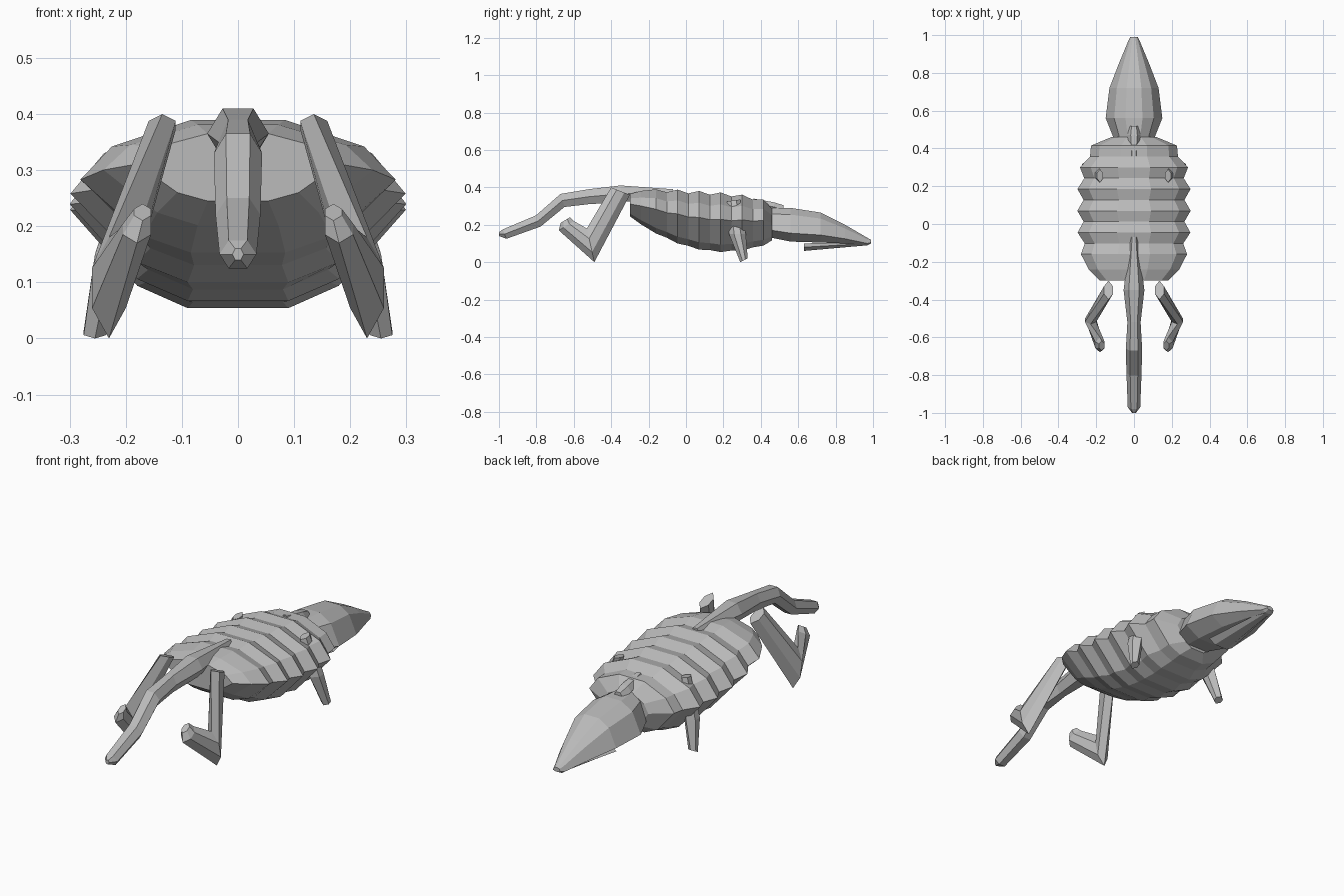
import bpy, bmesh
from mathutils import Vector

if "Cube" in bpy.data.objects:
    bpy.data.objects.remove(bpy.data.objects["Cube"], do_unlink=True)

grey = bpy.data.materials.new("stone grey")
grey.use_nodes = True
grey.diffuse_color = (0.5, 0.5, 0.5, 1)
shader = grey.node_tree.nodes["Principled BSDF"]
shader.inputs["Base Color"].default_value = grey.diffuse_color


def loft(name, rings):
    """Skin a closed solid over rings with equal point counts."""
    bm = bmesh.new()
    loops = [[bm.verts.new(point) for point in ring] for ring in rings]
    for near, far in zip(loops, loops[1:]):
        for i in range(len(near)):
            bm.faces.new((near[i - 1], near[i], far[i], far[i - 1]))
    bm.faces.new(loops[0])
    bm.faces.new(loops[-1])
    bmesh.ops.recalc_face_normals(bm, faces=bm.faces)
    mesh = bpy.data.meshes.new(name)
    bm.to_mesh(mesh)
    bm.free()
    mesh.materials.append(grey)
    bpy.context.collection.objects.link(bpy.data.objects.new(name, mesh))


def section(profile, y, width, z, height, lean=0):
    """Mirror a half profile into a ring centred at z; width and height are half sizes."""
    outline = profile + [(-across, up) for across, up in reversed(profile)]
    return [(across * width, y + lean * up * height, z + up * height)
            for across, up in outline]


# Cross-sections as fractions of half width and half height
hull = [(0.3, 1), (0.8, 0.6), (1, 0.1), (0.6, -0.75), (0.3, -1)]
skull = [(0.3, 1), (0.7, 0.6), (1, -0.5), (0.5, -1)]
tube = [(0.5, 1), (1, 0), (0.5, -1)]


# Banded shell: an arched barrel with a shallow groove between every two bands
def shell_ring(y, groove):
    u = (y - 0.08) / 0.38
    width = 0.3 * (1 - 0.4 * u ** 4) - groove
    top = 0.38 - 0.025 * u - 0.04 * u ** 4 - groove / 2
    bottom = 0.065 - 0.07 * u + 0.11 * u ** 2 + groove / 5
    return section(hull, y, width, (top + bottom) / 2, (top - bottom) / 2)


spacing = 0.115
first, front, back = -0.16, -0.3, 0.46
bands = [shell_ring(front, groove=0), shell_ring(-0.24, groove=0)]
for i in range(6):
    y = first + i * spacing
    bands.append(shell_ring(y, groove=0))
    if i < 5:
        bands.append(shell_ring(y + spacing / 2, groove=0.033))
bands.append(shell_ring(back, groove=0.06))
loft("body_shell", bands)

# Head tapering to a small snout
loft("head", [
    section(skull, y=back, width=0.11, z=0.21, height=0.08),
    section(skull, y=0.56, width=0.15, z=0.2, height=0.09),
    section(skull, y=0.72, width=0.13, z=0.185, height=0.08),
    section(skull, y=0.85, width=0.08, z=0.15, height=0.05),
    section(skull, y=0.97, width=0.03, z=0.11, height=0.02),
    section(skull, y=0.99, width=0.02, z=0.11, height=0.01)])

# Open lower jaw, a thin wedge
loft("lower_jaw", [
    section(tube, y=0.63, width=0.07, z=0.08, height=0.02),
    section(tube, y=0.97, width=0.02, z=0.1, height=0.01)])

# Strip where the neck meets the shell
loft("neck_ridge", [
    section(tube, y=0.36, width=0.02, z=0.32, height=0.02),
    section(tube, y=0.47, width=0.035, z=0.295, height=0.025),
    section(tube, y=0.52, width=0.025, z=0.28, height=0.025)])

# Tail arching up from the back and dropping to the tip
loft("tail", [
    section(tube, y=-0.07, width=0.02, z=0.37, height=0.02),
    section(tube, y=-0.35, width=0.055, z=0.365, height=0.045),
    section(tube, y=-0.52, width=0.035, z=0.35, height=0.04),
    section(tube, y=-0.66, width=0.043, z=0.33, height=0.035, lean=-0.3),
    section(tube, y=-0.79, width=0.04, z=0.22, height=0.03, lean=-0.4),
    section(tube, y=-0.97, width=0.033, z=0.15, height=0.025, lean=-0.4),
    section(tube, y=-1, width=0.01, z=0.15, height=0.01)])


def limb_ring(x, rear, fore, thick):
    """Hexagon between a rear and a fore (y, z) point, bulging sideways by thick."""
    a, b = Vector((x, *rear)), Vector((x, *fore))
    side = Vector((thick, 0, 0))
    inner, outer = a.lerp(b, 0.3), a.lerp(b, 0.7)
    return [a, inner + side, outer + side, b, outer - side, inner - side]


def limb_pair(name, rings):
    """Build a limb and its mirror image."""
    for label, sign in (("left_", 1), ("right_", -1)):
        loft(label + name, [[(sign * p.x, p.y, p.z) for p in ring] for ring in rings])


# Hind leg: thigh down to the heel, then the raised foot
limb_pair("hind_leg", [
    limb_ring(x=0.135, rear=(-0.3, 0.36), fore=(-0.4, 0.4), thick=0.024),
    limb_ring(x=0.23, rear=(-0.49, 0), fore=(-0.53, 0.18), thick=0.03),
    limb_ring(x=0.18, rear=(-0.68, 0.17), fore=(-0.6, 0.22), thick=0.025),
    limb_ring(x=0.17, rear=(-0.67, 0.21), fore=(-0.62, 0.24), thick=0.015)])

# Front leg: pokes through the shell and splays outward
limb_pair("front_leg", [
    limb_ring(x=0.18, rear=(0.29, 0.335), fore=(0.22, 0.325), thick=0.016),
    limb_ring(x=0.225, rear=(0.32, 0.15), fore=(0.23, 0.15), thick=0.03),
    limb_ring(x=0.255, rear=(0.33, 0.02), fore=(0.29, 0), thick=0.02)])
